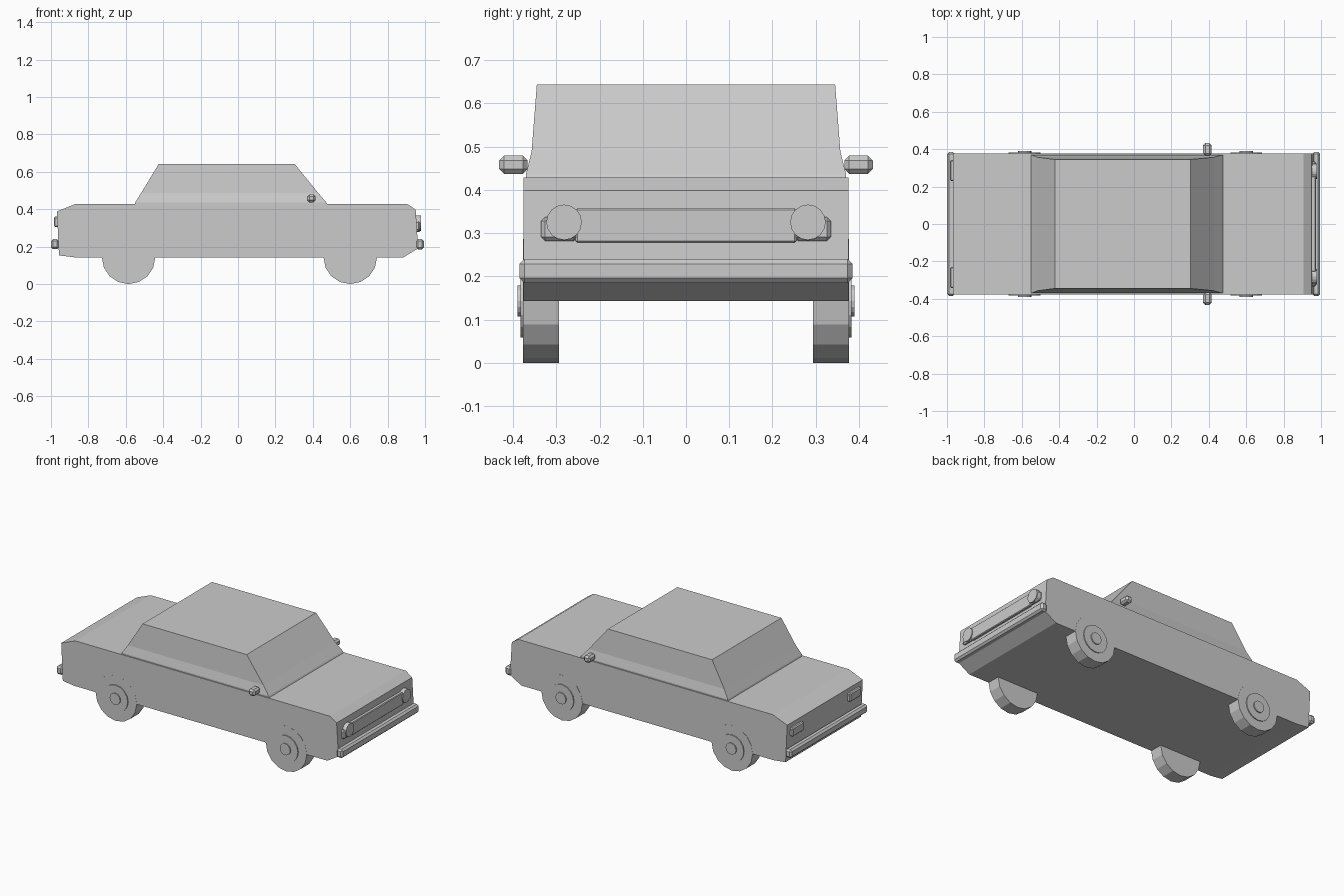
import bpy, bmesh, math
from mathutils import Matrix

if "Cube" in bpy.data.objects:
    bpy.data.objects.remove(bpy.data.objects["Cube"])


def finish(name, bm):
    bmesh.ops.recalc_face_normals(bm, faces=bm.faces)
    me = bpy.data.meshes.new(name)
    bm.to_mesh(me)
    bm.free()
    ob = bpy.data.objects.new(name, me)
    bpy.context.collection.objects.link(ob)
    return ob


def box(name, x, y, z, bevel=0.0):
    """Box from (min, max) ranges with chamfered edges."""
    bm = bmesh.new()
    size = [b - a for a, b in (x, y, z)]
    mid = [(a + b) / 2 for a, b in (x, y, z)]
    bmesh.ops.create_cube(bm, size=1, matrix=Matrix.Translation(mid) @ Matrix.Diagonal((*size, 1)))
    if bevel:
        bmesh.ops.bevel(bm, geom=bm.edges[:], offset=bevel, segments=1, affect='EDGES')
    return finish(name, bm)


def cylinder(name, centre, radius, depth, axis, sides=16, radius2=None):
    bm = bmesh.new()
    rot = Matrix.Rotation(math.pi / 2, 4, axis)
    bmesh.ops.create_cone(bm, cap_ends=True, segments=sides, radius1=radius,
                          radius2=radius2 or radius, depth=depth,
                          matrix=Matrix.Translation(centre) @ rot)
    return finish(name, bm)


def loft(name, rings):
    """Join equal-length rings of points and cap both ends."""
    bm = bmesh.new()
    vs = [[bm.verts.new(p) for p in r] for r in rings]
    n = len(vs[0])
    for a, b in zip(vs, vs[1:]):
        for i in range(n):
            bm.faces.new((a[i], a[(i + 1) % n], b[(i + 1) % n], b[i]))
    bm.faces.new(vs[0])
    bm.faces.new(vs[-1])
    return finish(name, bm)


# Lower body: side profile pushed across the width
profile = [(-0.875, 0.143), (0.885, 0.143), (0.963, 0.19), (0.95, 0.398), (0.905, 0.428),
           (-0.87, 0.428), (-0.968, 0.388), (-0.957, 0.153)]
loft("car_body", [[(x, y, z) for x, z in profile] for y in (-0.376, 0.376)])

# Cabin: rectangular sections tapering to the roof
sections = [(-0.553, 0.478, 0.37, 0.425), (-0.549, 0.472, 0.37, 0.437),
            (-0.517, 0.428, 0.357, 0.488), (-0.423, 0.302, 0.345, 0.643)]
loft("cabin", [[(a, -w, z), (b, -w, z), (b, w, z), (a, w, z)] for a, b, w, z in sections])

# Bumpers
box("front_bumper", (0.952, 0.995), (-0.385, 0.385), (0.185, 0.24), 0.011)
box("rear_bumper", (-1.0, -0.957), (-0.385, 0.385), (0.187, 0.24), 0.011)

# Grille panel
box("grille", (0.945, 0.972), (-0.255, 0.255), (0.278, 0.357), 0.004)

for s, side in ((-1, "right"), (1, "left")):
    def span(a, b):
        return tuple(sorted((s * a, s * b)))

    # Wheels with stepped hubcaps
    for x, end in ((-0.585, "rear"), (0.6, "front")):
        cylinder(f"{end}_{side}_wheel", (x, s * 0.3355, 0.143), 0.143, 0.083, 'X')
        cylinder(f"{end}_{side}_hubcap", (x, s * 0.378, 0.143), 0.085, 0.01, 'X')
        cylinder(f"{end}_{side}_hub", (x, s * 0.38, 0.143), 0.036, 0.02, 'X')

    # Headlight with its surround
    cylinder(f"{side}_headlight", (0.96, s * 0.282, 0.325), 0.041, 0.036, 'Y')
    box(f"{side}_headlight_surround", (0.945, 0.974), span(0.25, 0.335), (0.282, 0.337), 0.009)

    # Tail light
    box(f"{side}_tail_light", (-0.984, -0.95), span(0.23, 0.342), (0.305, 0.36), 0.006)

    # Door mirror
    box(f"{side}_mirror", (0.37, 0.415), span(0.366, 0.432), (0.437, 0.479), 0.011)
